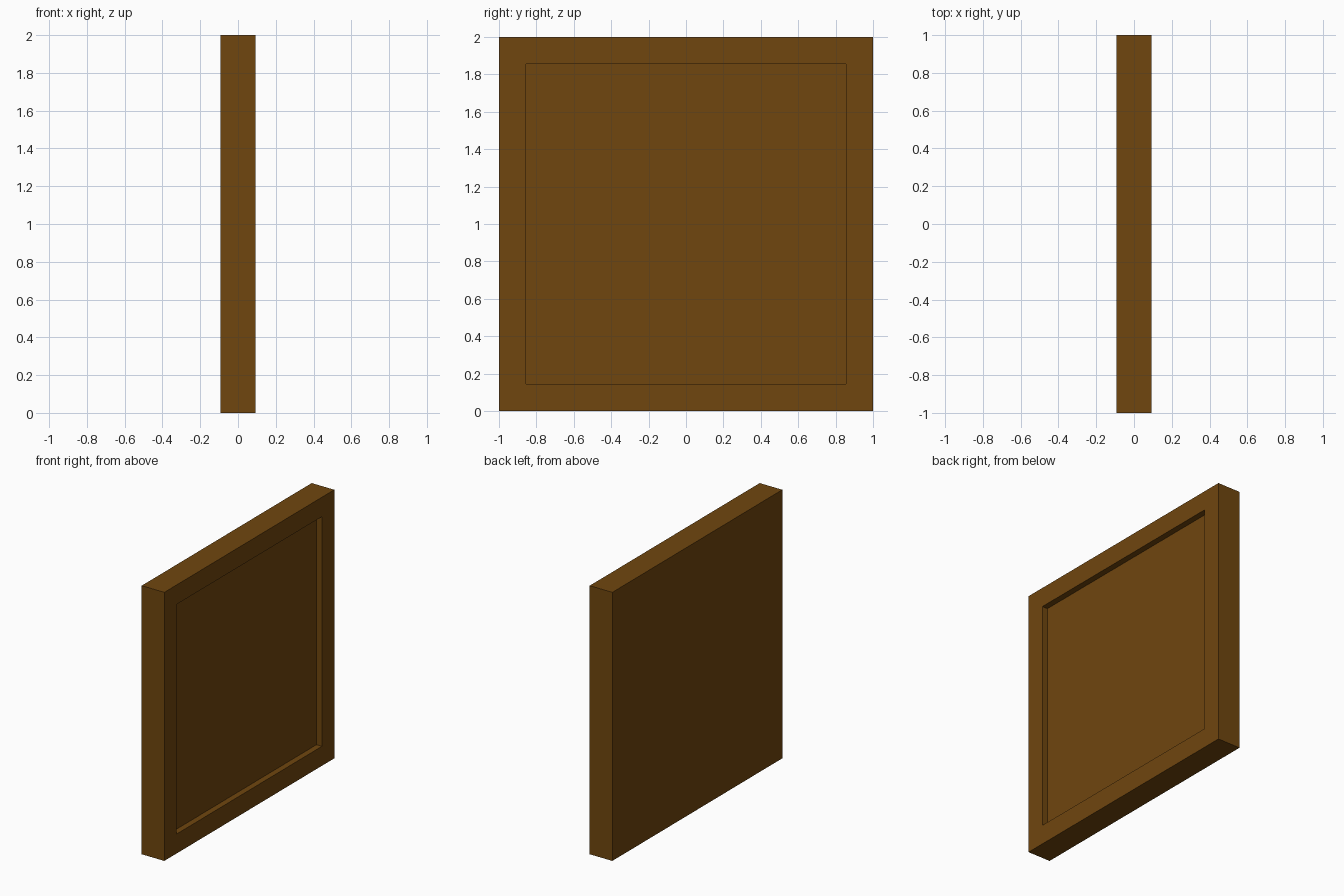
import bpy
import bmesh

THICKNESS = 0.186
RIM = 0.205       # width of the raised border
DEPTH = 0.045     # depth of the sunken panel

cube = bpy.data.objects.get("Cube")
if cube:
    bpy.data.objects.remove(cube, do_unlink=True)

# Brown wood material
wood = bpy.data.materials.new("brown_wood")
wood.use_nodes = True
colour = (0.162, 0.061, 0.0045, 1)
wood.diffuse_color = colour
shader = next(n for n in wood.node_tree.nodes if n.type == 'BSDF_PRINCIPLED')
shader.inputs["Base Color"].default_value = colour
shader.inputs["Roughness"].default_value = 0.8

# Square slab standing on the ground
bm = bmesh.new()
bmesh.ops.create_cube(bm, size=1)
for v in bm.verts:
    v.co.x *= THICKNESS
    v.co.y *= 2
    v.co.z = v.co.z * 2 + 1

# Recessed panel on the +x side: inset a border, then push the centre in
bm.normal_update()
panel = max(bm.faces, key=lambda f: f.normal.x)
bmesh.ops.inset_region(bm, faces=[panel], thickness=RIM)
walls = bmesh.ops.inset_region(bm, faces=[panel], thickness=0, depth=0)
for v in panel.verts:
    v.co.x -= DEPTH
bm.normal_update()

mesh = bpy.data.meshes.new("framed_panel")
bm.to_mesh(mesh)
bm.free()
mesh.materials.append(wood)
obj = bpy.data.objects.new("framed_panel", mesh)
bpy.context.collection.objects.link(obj)
